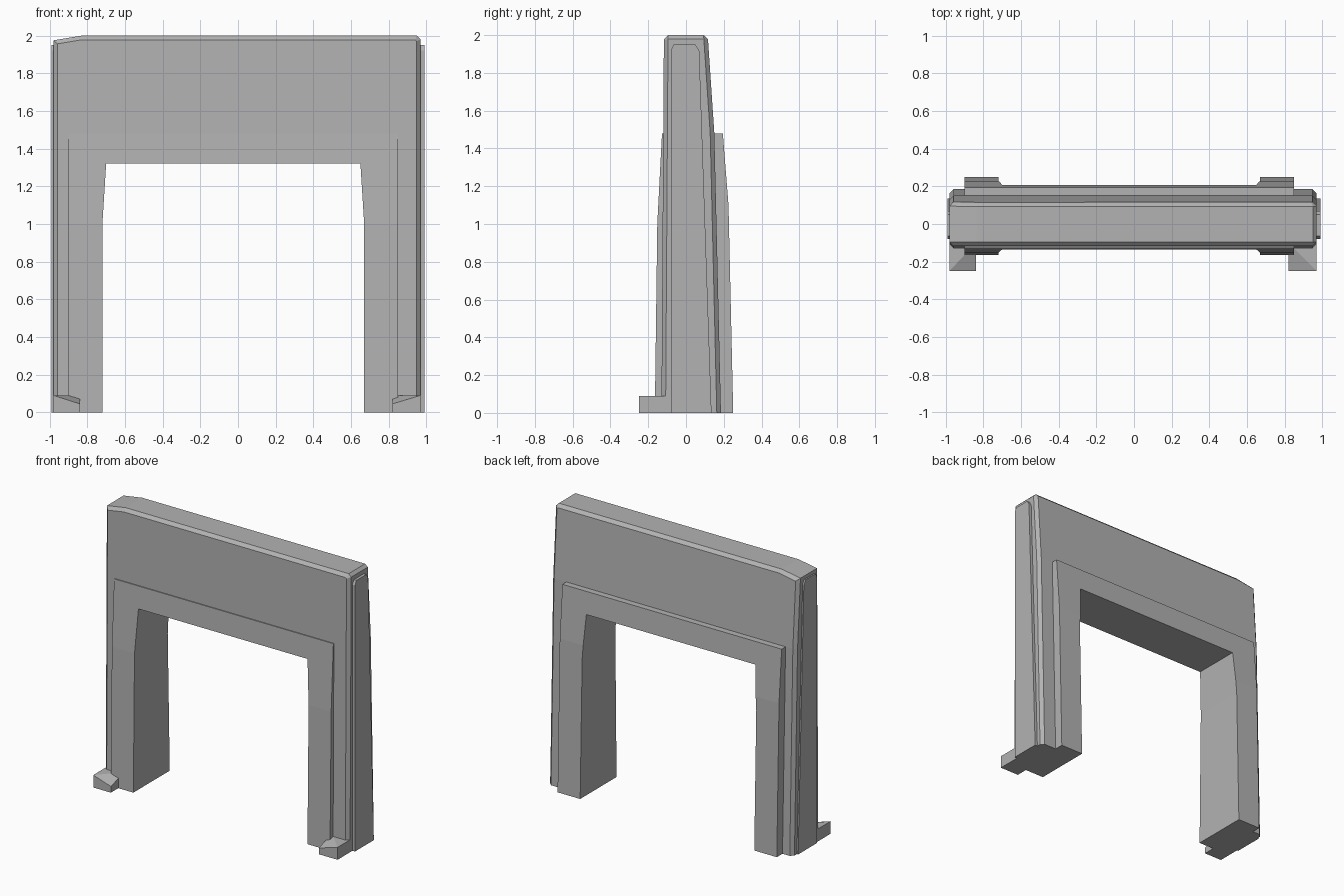
import bpy
import bmesh

cube = bpy.data.objects.get("Cube")
if cube:
    bpy.data.objects.remove(cube, do_unlink=True)

stone = bpy.data.materials.new("grey_stone")
stone.use_nodes = True
GREY = (0.45, 0.45, 0.45, 1)
stone.diffuse_color = GREY
stone.node_tree.nodes["Principled BSDF"].inputs["Base Color"].default_value = GREY


def finish(name, bm):
    bmesh.ops.recalc_face_normals(bm, faces=bm.faces)
    mesh = bpy.data.meshes.new(name)
    bm.to_mesh(mesh)
    bm.free()
    mesh.materials.append(stone)
    obj = bpy.data.objects.new(name, mesh)
    bpy.context.collection.objects.link(obj)
    return obj


def depth_at(z, profile):
    """Interpolate a list of (z, y) pairs, lowest first."""
    for (z0, y0), (z1, y1) in zip(profile, profile[1:]):
        if z <= z1 + 1e-5:
            return y0 + (y1 - y0) * (z - z0) / (z1 - z0)
    return profile[-1][1]


def tapered_slab(name, outline, front, back, chamfer, keep):
    """Extrude an x-z outline, taper its depth by height, chamfer chosen edges."""
    bm = bmesh.new()
    face = bm.faces.new([bm.verts.new((x, -1, z)) for x, z in outline])
    extruded = bmesh.ops.extrude_face_region(bm, geom=[face])["geom"]
    for v in extruded:
        if isinstance(v, bmesh.types.BMVert):
            v.co.y = 1
    for z, _ in front[1:-1] + back[1:-1]:
        bmesh.ops.bisect_plane(bm, geom=bm.verts[:] + bm.edges[:] + bm.faces[:],
                               plane_co=(0, 0, z), plane_no=(0, 0, 1))
    edges = [e for e in bm.edges
             if e.verts[0].co.y == e.verts[1].co.y
             and e.calc_face_angle(0) > 0.5 and keep(*[v.co for v in e.verts])]
    for v in bm.verts:
        v.co.y = depth_at(v.co.z, front if v.co.y < 0 else back)
    bmesh.ops.bevel(bm, geom=edges, offset=chamfer, segments=1,
                    profile=0.5, affect='EDGES', clamp_overlap=True)
    return finish(name, bm)


def upright(a, b):
    return abs(a.z - b.z) > 0.1


# Wall with its opening and chamfered outer rim
wall = [(-0.98, 0), (-0.98, 1.975), (-0.83, 2), (0.95, 2), (0.97, 1.98), (0.97, 0),
        (0.69, 0), (0.69, 1.34), (-0.74, 1.34), (-0.74, 0)]
tapered_slab("gate_wall", wall,
             [(0, -0.13), (2, -0.117)],
             [(0, 0.185), (1.48, 0.15), (2, 0.115)], 0.022,
             lambda a, b: min(abs(a.x), abs(b.x)) > 0.9 or min(a.z, b.z) > 1.9)

# Raised frame around the opening
frame = [(-0.9, 0), (-0.9, 1.48), (0.85, 1.48), (0.85, 0),
         (0.67, 0), (0.67, 1), (0.65, 1.32), (-0.7, 1.32), (-0.72, 1), (-0.72, 0)]
tapered_slab("opening_frame", frame,
             [(0, -0.165), (1, -0.152), (1.48, -0.127)],
             [(0, 0.25), (1.1, 0.225), (1.48, 0.195)], 0.03, upright)

for side, x_in, x_out, foot_in, foot_out in (
        ("left", 0.96, 0.99, 0.82, 0.97), ("right", -0.97, -0.99, -0.84, -0.98)):
    # Thin panel on the end of the wall
    bm = bmesh.new()
    shape = [(-0.08, 0), (0.135, 0), (0.07, 1.92), (0.05, 1.95), (-0.065, 1.95), (-0.08, 1.92)]
    face = bm.faces.new([bm.verts.new((x_in, y, z)) for y, z in shape])
    new = bmesh.ops.extrude_face_region(bm, geom=[face])["geom"]
    for v in new:
        if isinstance(v, bmesh.types.BMVert):
            v.co.x = x_out
    finish(side + "_end_panel", bm)

    # Foot block with a worn inner front corner
    bm = bmesh.new()
    bmesh.ops.create_cube(bm, size=1)
    for v in bm.verts:
        inner = (v.co.x < 0) == (side == "left")
        front, top = v.co.y < 0, v.co.z > 0
        v.co = (foot_in if inner else foot_out, -0.25 if front else -0.1,
                0 if not top else 0.045 if inner and front else 0.09)
    bmesh.ops.triangulate(bm, faces=[f for f in bm.faces if f.calc_center_median().z > 0.06])
    finish(side + "_foot", bm)
